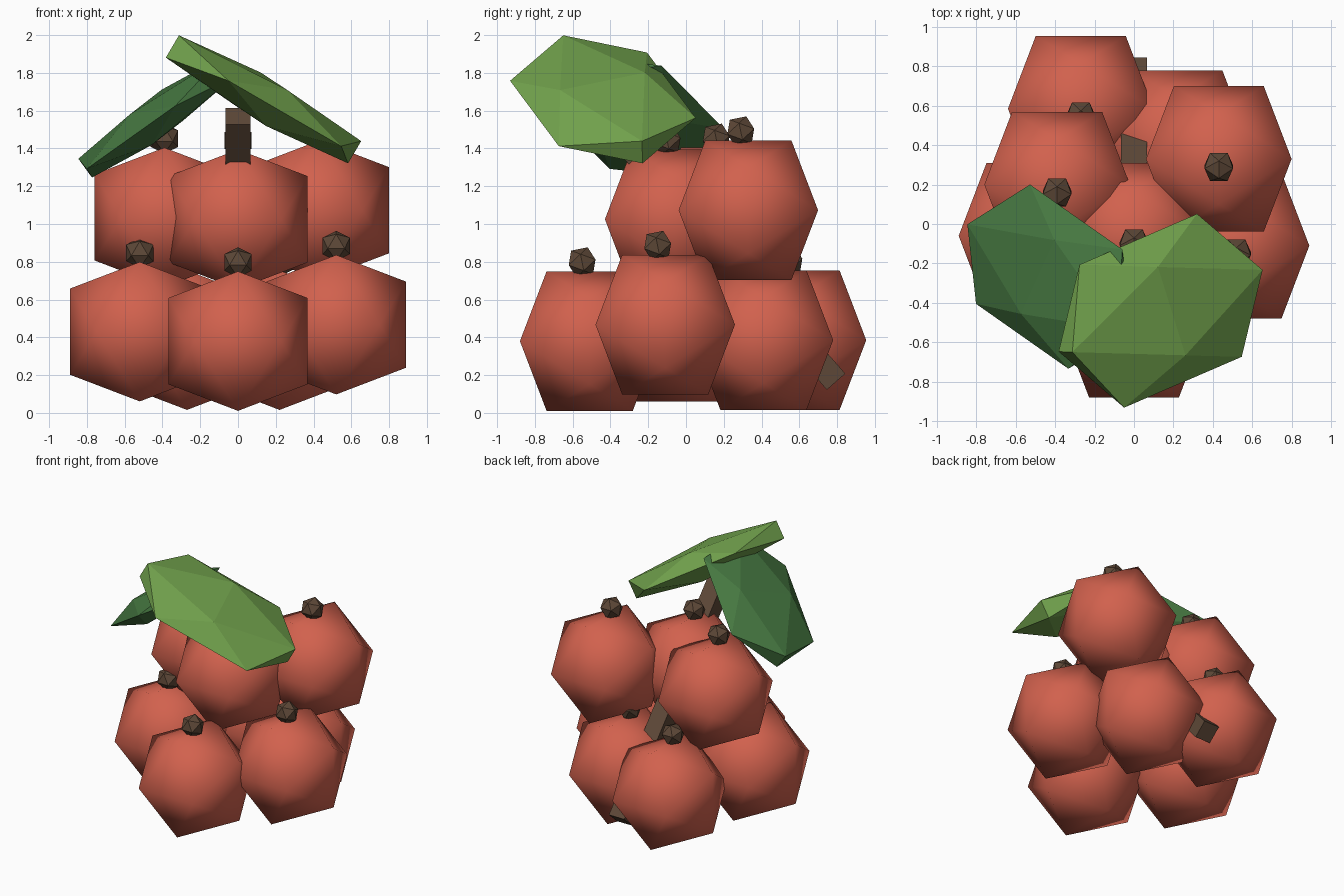
import bpy, bmesh
from mathutils import Matrix, Vector, Euler

cube = bpy.data.objects.get("Cube")
if cube:
    bpy.data.objects.remove(cube, do_unlink=True)


def material(name, rgb):
    mat = bpy.data.materials.new(name)
    mat.use_nodes = True
    mat.diffuse_color = (*rgb, 1)
    mat.node_tree.nodes["Principled BSDF"].inputs["Base Color"].default_value = (*rgb, 1)
    return mat


RED = material("berry red", (0.64, 0.12, 0.075))
BROWN = material("stem brown", (0.11, 0.064, 0.038))
LIGHT_GREEN = material("light leaf green", (0.17, 0.37, 0.075))
DARK_GREEN = material("dark leaf green", (0.06, 0.185, 0.052))


def finish(bm, name, mat, matrix, smooth=False):
    bmesh.ops.recalc_face_normals(bm, faces=bm.faces[:])
    for face in bm.faces:
        face.smooth = smooth
    mesh = bpy.data.meshes.new(name)
    bm.to_mesh(mesh)
    bm.free()
    mesh.materials.append(mat)
    obj = bpy.data.objects.new(name, mesh)
    obj.matrix_world = matrix
    bpy.context.collection.objects.link(obj)
    return obj


def icosahedron(name, mat, matrix, smooth=False):
    """Unit-radius, twenty-sided ball with an edge centred on each axis."""
    phi = (1 + 5 ** 0.5) / 2
    bm = bmesh.new()
    for a in (-1, 1):
        for b in (-phi, phi):
            for co in ((0, a, b), (a, b, 0), (b, 0, a)):
                bm.verts.new(Vector(co).normalized())
    bmesh.ops.convex_hull(bm, input=bm.verts[:])
    return finish(bm, name, mat, matrix, smooth)


def placed(location, rotation, size):
    return Matrix.LocRotScale(Vector(location), Euler(rotation), Vector(size))


# Berries, each with a small knob on top
berries = {
    "front": (0, -0.51, 0.38),
    "lower_right": (-0.52, -0.06, 0.43),
    "lower_left": (0.52, -0.11, 0.467),
    "back_right": (-0.27, 0.585, 0.385),
    "back_left": (0.22, 0.41, 0.385),
    "upper_front": (0, -0.06, 1.025),
    "upper_right": (-0.39, 0.2, 1.035),
    "upper_left": (0.43, 0.33, 1.073),
}
for place, (x, y, z) in berries.items():
    icosahedron(place + "_berry", RED, placed((x, y, z), (0, 0, 0), (0.434,) * 3), True)
    icosahedron(place + "_knob", BROWN,
                placed((x, y - 0.04, z + 0.417), (0.2, 0, 0), (0.085,) * 3))

# Slanted square stem through the cluster
bm = bmesh.new()
bmesh.ops.create_cube(bm, size=1)
finish(bm, "stem", BROWN, placed((0, 0.178, 0.868), (0.72, 0, 0), (0.13, 0.13, 1.87)))


# Flattened leaves, aimed along their length and width
def leaf(name, mat, centre, along, across, size):
    x = Vector(along).normalized()
    z = x.cross(Vector(across)).normalized()
    turn = Matrix((x, z.cross(x), z)).transposed().to_4x4()
    icosahedron(name, mat, Matrix.Translation(centre) @ turn @ Matrix.Diagonal((*size, 1)))


leaf("left_leaf", LIGHT_GREEN, (0.135, -0.44, 1.66),
     (0.81, 0.35, -0.47), (-0.27, 0.945, 0.18), (0.70, 0.455, 0.13))
leaf("right_leaf", DARK_GREEN, (-0.43, -0.267, 1.565),
     (0.38, -0.267, 0.27), (0.135, 0.298, 0.105), (0.63, 0.41, 0.117))
